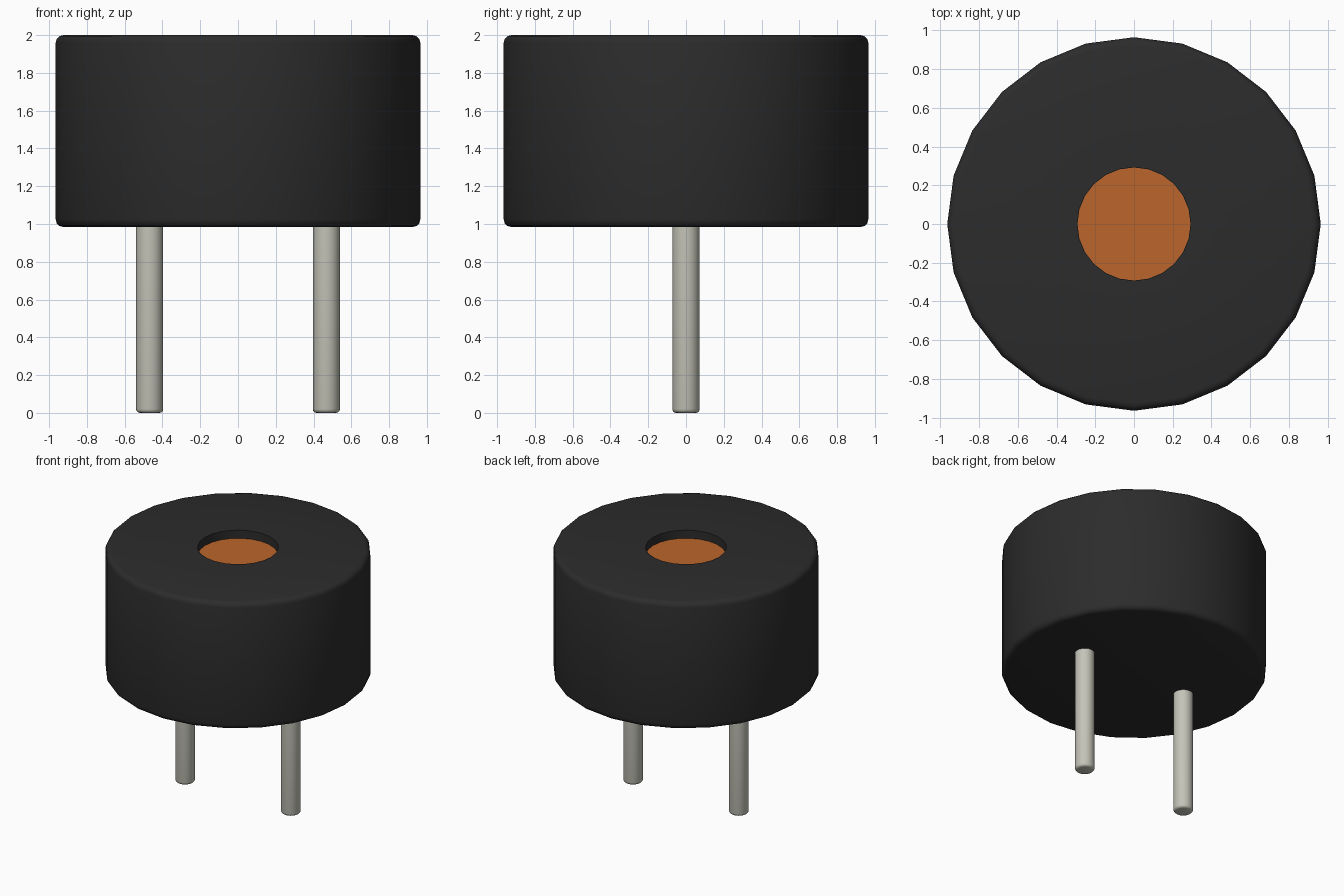
import bpy, bmesh
from math import sin, cos, pi, radians

if "Cube" in bpy.data.objects:
    bpy.data.objects.remove(bpy.data.objects["Cube"])


def material(name, color):
    m = bpy.data.materials.new(name)
    m.diffuse_color = (*color, 1)
    m.use_nodes = True
    m.node_tree.nodes["Principled BSDF"].inputs["Base Color"].default_value = m.diffuse_color
    return m


def corner(r, z, b, start, steps=3):
    """Rounded profile corner around the arc centre (r, z)."""
    return [(r + b * cos(a), z + b * sin(a))
            for a in (radians(start + 90 * i / steps) for i in range(steps + 1))]


def lathe(name, profile, mat, sides=24, x=0):
    """Turn a profile about z; both ends are closed with a flat cap."""
    bm = bmesh.new()
    rings = [[bm.verts.new((r * cos(2 * pi * i / sides), r * sin(2 * pi * i / sides), z))
              for i in range(sides)] for r, z in profile]
    for low, high in zip(rings, rings[1:]):
        for i in range(sides):
            j = (i + 1) % sides
            bm.faces.new((low[i], low[j], high[j], high[i]))
    bm.faces.new(rings[0][::-1])
    bm.faces.new(rings[-1])
    mesh = bpy.data.meshes.new(name)
    bm.to_mesh(mesh)
    bm.free()
    obj = bpy.data.objects.new(name, mesh)
    bpy.context.collection.objects.link(obj)
    obj.location.x = x
    mesh.materials.append(mat)
    bpy.ops.object.select_all(action='DESELECT')
    obj.select_set(True)
    bpy.context.view_layer.objects.active = obj
    bpy.ops.object.shade_smooth_by_angle(angle=radians(35))
    return obj


black = material("black_plastic", (0.025, 0.025, 0.025))
copper = material("copper", (0.50, 0.13, 0.025))
metal = material("pin_metal", (0.55, 0.55, 0.48))

# Housing: rounded drum with a shallow sound hole in the top
R, BOTTOM, TOP, B = 0.965, 0.984, 2.0, 0.04
HOLE, FLOOR = 0.293, 1.93
lathe("housing",
      corner(R - B, BOTTOM + B, B, -90) + corner(R - B, TOP - B, B, 0)
      + [(HOLE, TOP), (HOLE, FLOOR)], black)

# Copper diaphragm at the bottom of the hole
lathe("diaphragm", [(HOLE - 0.001, FLOOR - 0.005), (HOLE - 0.001, FLOOR + 0.005)], copper)

# Two contact pins
PIN, PB = 0.072, 0.02
for side, x in (("left", -0.468), ("right", 0.468)):
    lathe(side + "_pin", corner(PIN - PB, PB, PB, -90) + [(PIN, BOTTOM + 0.01)], metal, 24, x)
